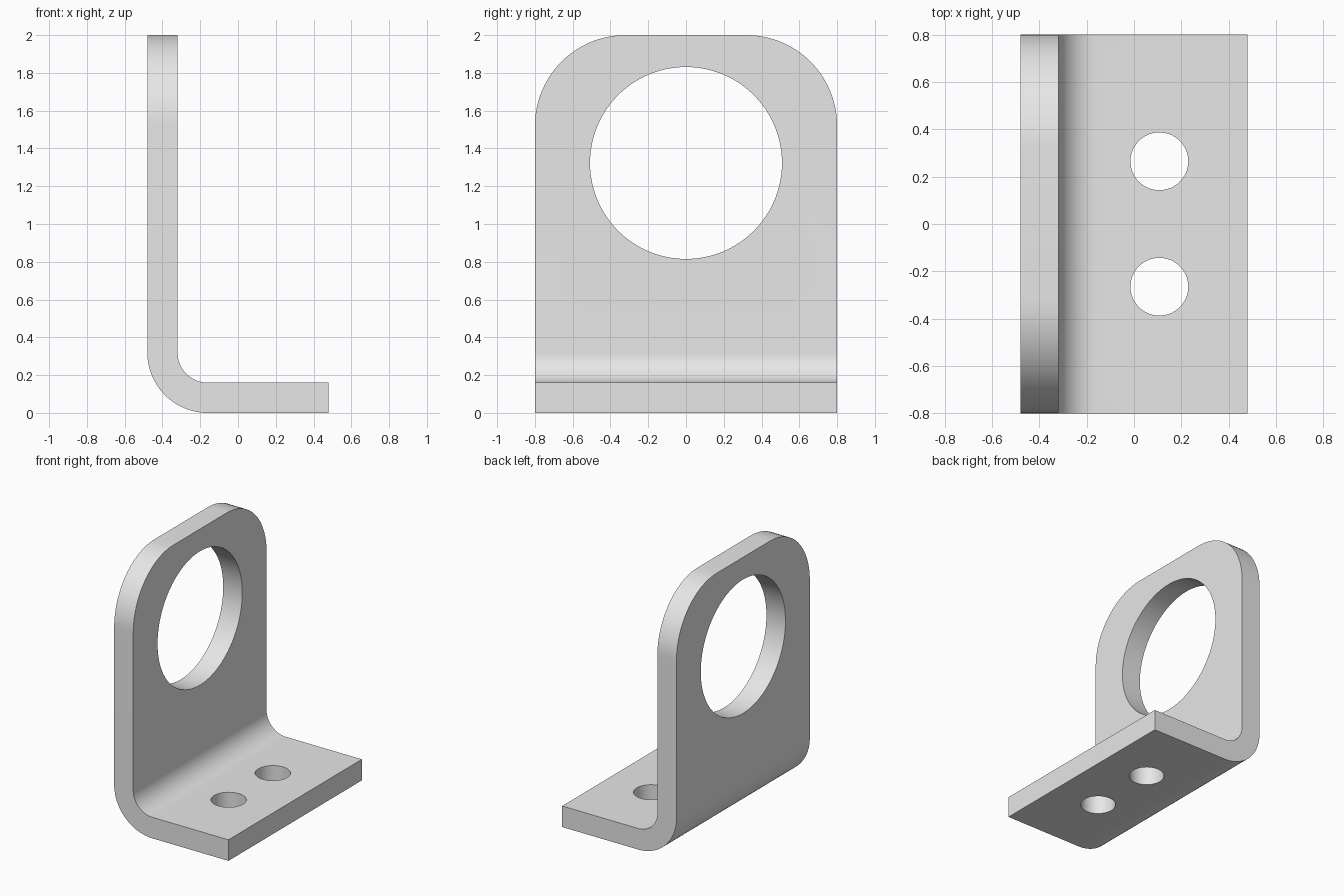
import bpy
import bmesh
from math import radians
from mathutils import Vector

cube = bpy.data.objects.get("Cube")
if cube:
    bpy.data.objects.remove(cube, do_unlink=True)

T = 0.16          # plate thickness
X, Y, H = 0.48, 0.8, 2.0

steel = bpy.data.materials.new("plain_grey")
steel.use_nodes = True
grey = (0.8, 0.8, 0.8, 1)
steel.diffuse_color = grey
steel.node_tree.nodes["Principled BSDF"].inputs["Base Color"].default_value = grey


def make_object(name, bm):
    bmesh.ops.recalc_face_normals(bm, faces=bm.faces)
    mesh = bpy.data.meshes.new(name)
    bm.to_mesh(mesh)
    bm.free()
    mesh.materials.append(steel)
    obj = bpy.data.objects.new(name, mesh)
    bpy.context.collection.objects.link(obj)
    return obj


def round_edges(bm, axis, x, z, radius):
    """Round the edges along an axis whose midpoint lies at z (and x, if given)."""
    edges = []
    for e in bm.edges:
        mid = (e.verts[0].co + e.verts[1].co) / 2
        along = abs((e.verts[1].co - e.verts[0].co).normalized()[axis]) > 0.99
        if along and abs(mid.z - z) < 1e-4 and (x is None or abs(mid.x - x) < 1e-4):
            edges.append(e)
    bmesh.ops.bevel(bm, geom=edges, offset=radius, offset_type='OFFSET',
                    segments=24, profile=0.5, affect='EDGES')


def drill(obj, name, centre, radius, axis):
    """Cut a round hole along the given axis."""
    bm = bmesh.new()
    bmesh.ops.create_cone(bm, cap_ends=True, segments=96, radius1=radius,
                          radius2=radius, depth=4 * T)
    cutter = make_object(name, bm)
    cutter.rotation_euler = Vector(axis).to_track_quat('Z', 'Y').to_euler()
    cutter.location = centre
    cutter.hide_render = True
    bpy.context.view_layer.objects.active = obj
    mod = obj.modifiers.new(name, 'BOOLEAN')
    mod.operation = 'DIFFERENCE'
    mod.solver = 'EXACT'
    mod.object = cutter
    bpy.ops.object.modifier_apply(modifier=mod.name)
    bpy.data.objects.remove(cutter, do_unlink=True)


# L-shaped section, extruded across the full width
bm = bmesh.new()
section = [(-X, 0), (X, 0), (X, T), (-X + T, T), (-X + T, H), (-X, H)]
face = bm.faces.new([bm.verts.new((x, -Y, z)) for x, z in section])
sweep = bmesh.ops.extrude_face_region(bm, geom=[face])
bmesh.ops.translate(bm, vec=(0, 2 * Y, 0),
                    verts=[v for v in sweep["geom"] if isinstance(v, bmesh.types.BMVert)])

# Bend radii and rounded top corners
round_edges(bm, 1, -X, 0, 2 * T)
round_edges(bm, 1, -X + T, T, T)
round_edges(bm, 0, None, H, 3 * T)
bracket = make_object("angle_bracket", bm)

# Large mounting hole and two bolt holes
drill(bracket, "large_hole_cutter", (-X + T / 2, 0, 1.323), 0.508, (1, 0, 0))
for side in (-1, 1):
    drill(bracket, "bolt_hole_cutter", (0.107, side * 0.265, T / 2), 0.122, (0, 0, 1))

bpy.ops.object.select_all(action='DESELECT')
bracket.select_set(True)
bpy.context.view_layer.objects.active = bracket
bpy.ops.object.shade_smooth_by_angle(angle=radians(30))
